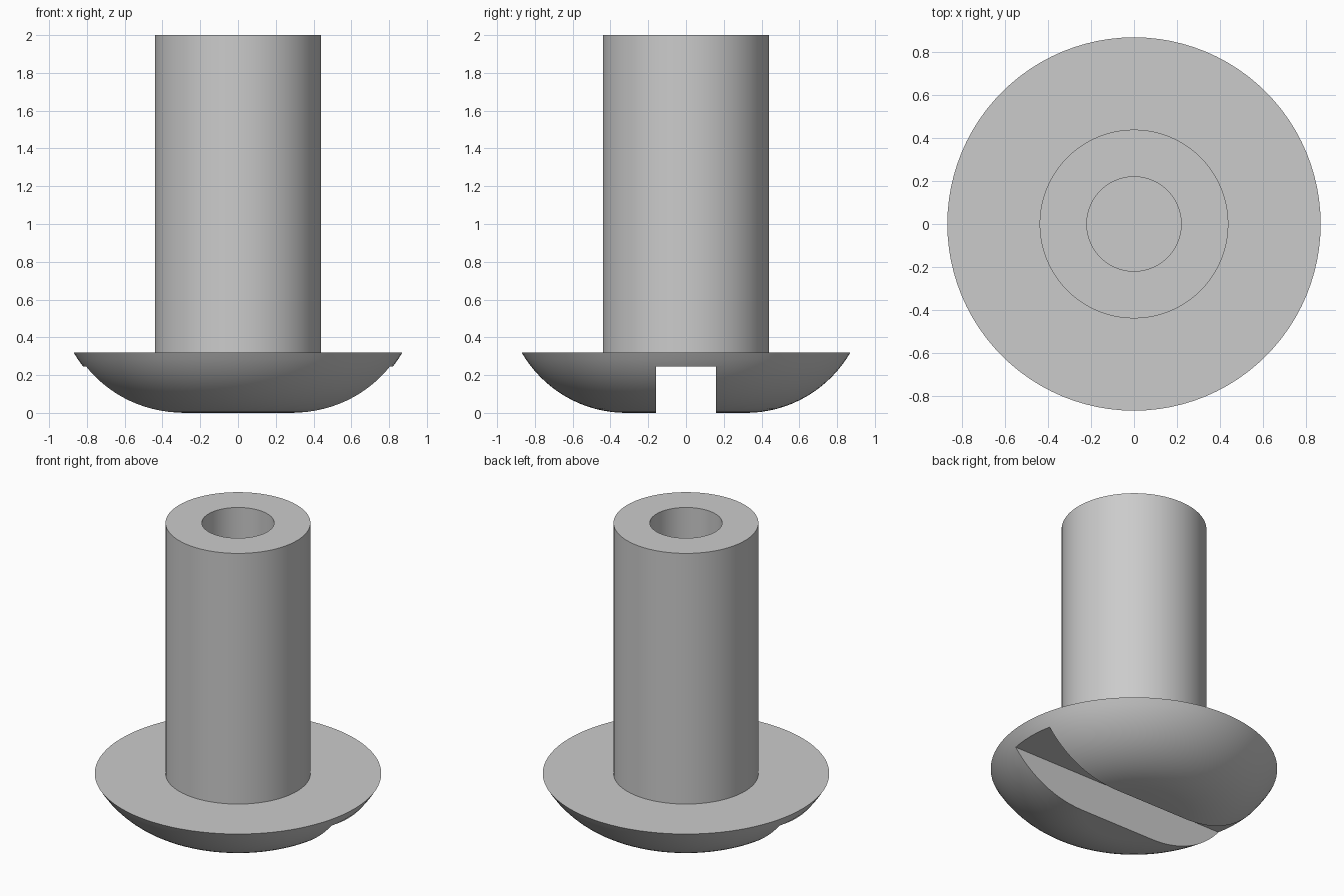
import bpy, bmesh, math
from mathutils import Vector

cube = bpy.data.objects.get("Cube")
if cube:
    bpy.data.objects.remove(cube, do_unlink=True)

SEGMENTS = 96
HEAD_TOP = 0.32

steel = bpy.data.materials.new("plain grey metal")
steel.use_nodes = True
grey = (0.6, 0.6, 0.6, 1)
steel.diffuse_color = grey
steel.node_tree.nodes["Principled BSDF"].inputs["Base Color"].default_value = grey


def add_object(name, bm):
    bmesh.ops.recalc_face_normals(bm, faces=bm.faces)
    mesh = bpy.data.meshes.new(name)
    bm.to_mesh(mesh)
    bm.free()
    mesh.materials.append(steel)
    obj = bpy.data.objects.new(name, mesh)
    bpy.context.collection.objects.link(obj)
    return obj


def lathe(name, profile, closed=False):
    """Revolve (radius, height) points around the z axis."""
    bm = bmesh.new()
    verts = [bm.verts.new((r, 0, z)) for r, z in profile]
    edges = [bm.edges.new(pair) for pair in zip(verts, verts[1:])]
    if closed:
        edges.append(bm.edges.new((verts[-1], verts[0])))
    bmesh.ops.spin(bm, geom=verts + edges, cent=(0, 0, 0), axis=(0, 0, 1),
                   angle=math.tau, steps=SEGMENTS, use_merge=True)
    bmesh.ops.remove_doubles(bm, verts=bm.verts, dist=1e-5)
    return add_object(name, bm)


def smooth(obj):
    bpy.ops.object.select_all(action="DESELECT")
    obj.select_set(True)
    bpy.context.view_layer.objects.active = obj
    bpy.ops.object.shade_smooth_by_angle(angle=math.radians(30))


# Domed head: flat underside, rounded flank, flat top
radius, flat = 0.64, 0.316
arc = [(flat + radius * math.sin(a), radius * (1 - math.cos(a)))
       for a in (math.radians(60) * i / 16 for i in range(17))]
head = lathe("domed_head", [(0, 0)] + arc + [(0, HEAD_TOP)])

# Screwdriver slot cut across the underside
bm = bmesh.new()
bmesh.ops.create_cube(bm, size=1)
bmesh.ops.scale(bm, vec=Vector((3, 0.32, 0.49)), verts=bm.verts)
cutter = add_object("slot_cutter", bm)
cutter.hide_render = True
cut = head.modifiers.new("slot", "BOOLEAN")
cut.operation = "DIFFERENCE"
cut.solver = "EXACT"
cut.object = cutter
bpy.context.view_layer.objects.active = head
head.select_set(True)
bpy.ops.object.modifier_apply(modifier=cut.name)
bpy.data.objects.remove(cutter, do_unlink=True)
smooth(head)

# Hollow barrel standing on the head, its bore closed by the head
barrel = lathe("hollow_barrel", [(0.44, HEAD_TOP), (0.44, 2), (0.22, 2),
                                 (0.22, HEAD_TOP)], closed=True)
smooth(barrel)
